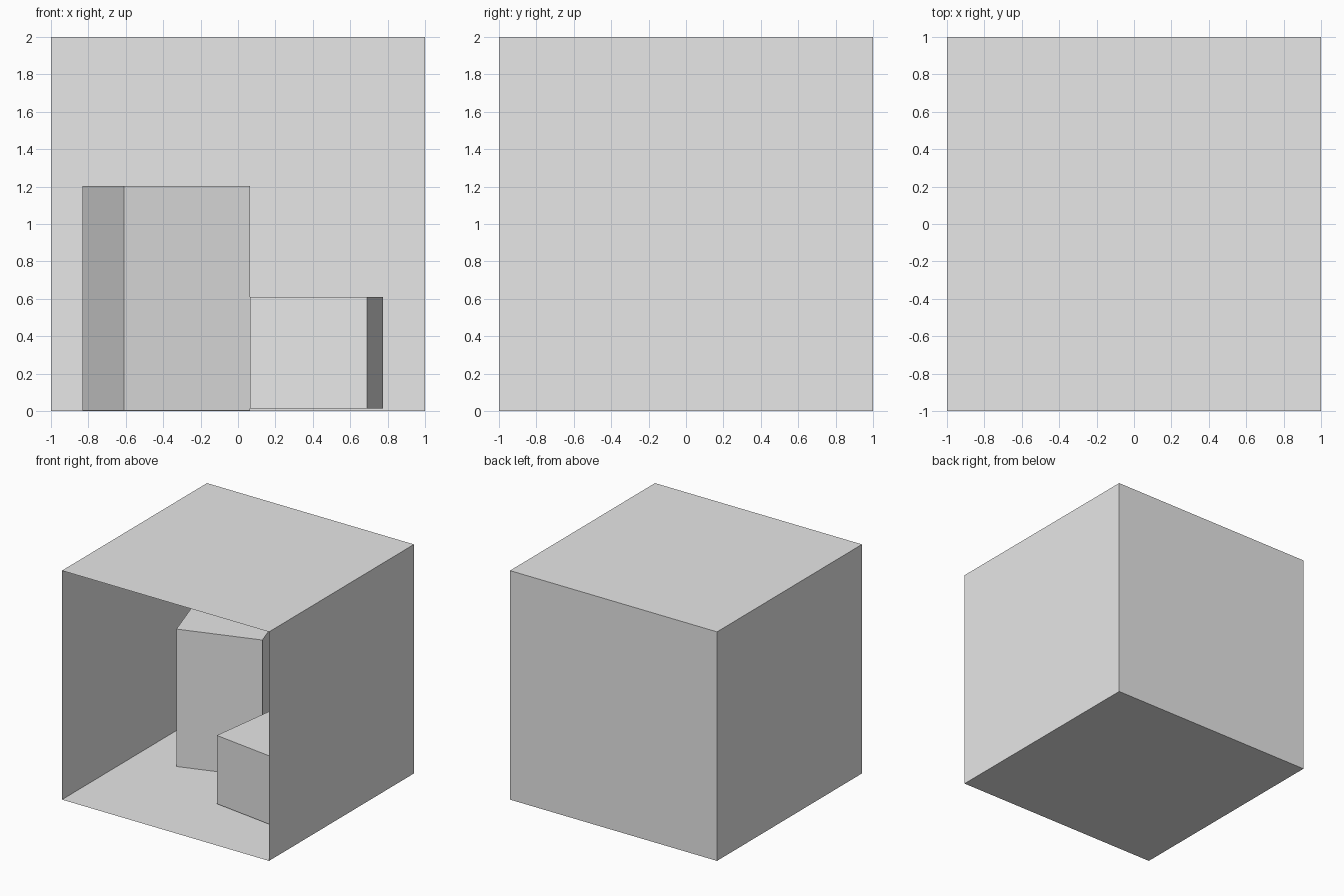
import bpy
import bmesh
from math import radians
from mathutils import Matrix, Vector

cube = bpy.data.objects.get("Cube")
if cube:
    bpy.data.objects.remove(cube, do_unlink=True)

# One plain grey for everything
grey = bpy.data.materials.new("plain_grey")
grey.use_nodes = True
grey.diffuse_color = (0.8, 0.8, 0.8, 1)
grey.node_tree.nodes["Principled BSDF"].inputs["Base Color"].default_value = (0.8, 0.8, 0.8, 1)


def add_block(name, center, side, bottom, height, angle=0, open_front=False):
    """Square block standing at a height, turned about z, with an optional open front."""
    bm = bmesh.new()
    bmesh.ops.create_cube(bm, size=1)
    if open_front:
        front = [f for f in bm.faces if f.normal.y < -0.9]
        bmesh.ops.delete(bm, geom=front, context='FACES_ONLY')
    bm.transform(Matrix.Diagonal((side, side, height, 1)))
    mesh = bpy.data.meshes.new(name)
    bm.to_mesh(mesh)
    bm.free()
    mesh.materials.append(grey)
    obj = bpy.data.objects.new(name, mesh)
    obj.location = Vector((*center, bottom + height / 2))
    obj.rotation_euler.z = radians(angle)
    bpy.context.collection.objects.link(obj)
    return obj


# Thin-walled room, open at the front
add_block("room_shell", (0, 0), 2, 0, 2, open_front=True)

# Two turned blocks inside
add_block("tall_block", (-0.383, 0.469), 0.71, 0.004, 1.2, angle=18.2)
add_block("short_block", (0.42, -0.115), 0.631, 0.014, 0.597, angle=-7.75)
